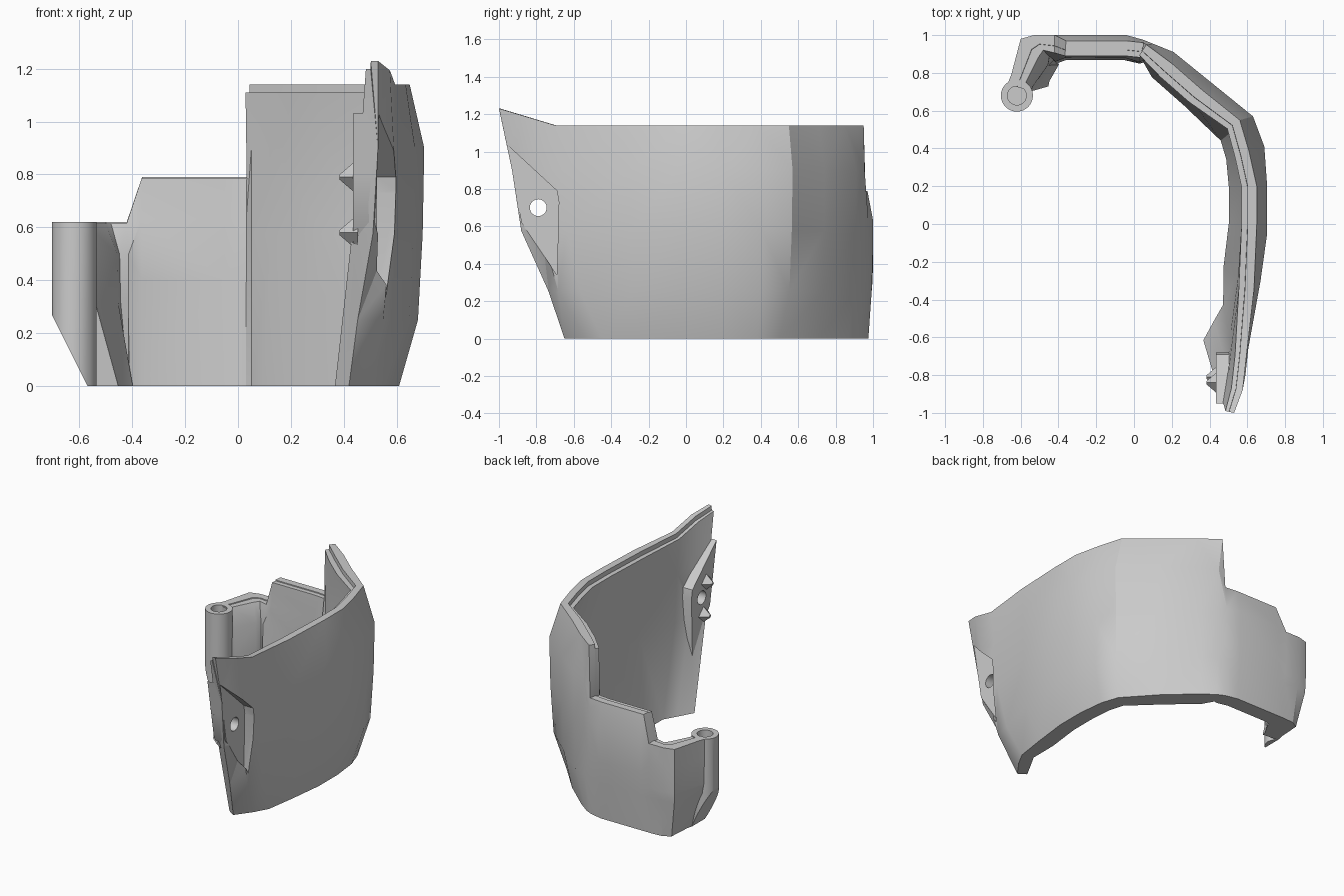
import bpy
import bmesh
from mathutils import Vector

if "Cube" in bpy.data.objects:
    bpy.data.objects.remove(bpy.data.objects["Cube"], do_unlink=True)

grey = bpy.data.materials.new("plain grey")
grey.use_nodes = True
colour = (0.6, 0.6, 0.6, 1)
grey.diffuse_color = colour
grey.node_tree.nodes["Principled BSDF"].inputs["Base Color"].default_value = colour


def make_object(name, bm):
    """Turn a closed bmesh into an object with outward normals."""
    bmesh.ops.recalc_face_normals(bm, faces=bm.faces[:])
    if bm.calc_volume(signed=True) < 0:
        bmesh.ops.reverse_faces(bm, faces=bm.faces[:])
    mesh = bpy.data.meshes.new(name)
    bm.to_mesh(mesh)
    bm.free()
    mesh.materials.append(grey)
    obj = bpy.data.objects.new(name, mesh)
    bpy.context.collection.objects.link(obj)
    return obj


def skin(name, rings):
    """Join matching rings of points into a capped solid."""
    bm = bmesh.new()
    loops = [[bm.verts.new(co) for co in ring] for ring in rings]
    for a, b in zip(loops, loops[1:]):
        for k in range(len(a)):
            n = (k + 1) % len(a)
            bm.faces.new((a[k], b[k], b[n], a[n]))
    bm.faces.new(loops[0])
    bm.faces.new(loops[-1])
    bmesh.ops.triangulate(bm, faces=bm.faces[:])
    return make_object(name, bm)


def prism(name, outline, axis, low, high):
    """Extrude a flat outline along one axis."""
    return skin(name, [[(*p[:axis], depth, *p[axis:]) for p in outline]
                       for depth in (low, high)])


def cylinder(name, centre, radius, depth, sideways=False, tip=None, sides=32):
    bm = bmesh.new()
    bmesh.ops.create_cone(bm, cap_ends=True, segments=sides, radius1=radius,
                          radius2=radius if tip is None else tip, depth=depth)
    if sideways:
        turn = Vector((0, 0, 1)).rotation_difference(Vector((-1, 0, 0)))
        bmesh.ops.rotate(bm, verts=bm.verts[:], cent=(0, 0, 0), matrix=turn.to_matrix())
    bmesh.ops.translate(bm, verts=bm.verts[:], vec=centre)
    return make_object(name, bm)


def area(mesh):
    return sum(p.area for p in mesh.polygons)


def cut(obj, *cutters):
    """Subtract each cutter, trying another solver if the part is lost."""
    for cutter in cutters:
        cutter.hide_render = True
        for solver in ("EXACT", "MANIFOLD", "FLOAT"):
            mod = obj.modifiers.new("cut", "BOOLEAN")
            mod.operation = "DIFFERENCE"
            mod.solver = solver
            mod.object = cutter
            graph = bpy.context.evaluated_depsgraph_get()
            result = bpy.data.meshes.new_from_object(obj.evaluated_get(graph))
            obj.modifiers.clear()
            if area(result) > area(obj.data) * .7:
                obj.data = result
                break


stations = []


def zone(height, blend, thick, *points):
    """Add wall stations: bottom, widest and (if different) top outer points."""
    for bottom, widest, *top in points:
        outer = [Vector(bottom), Vector(widest), Vector(top[0] if top else widest)]
        rise = max(0, -outer[2].y - .7) * .3
        stations.append((outer, height + rise, blend, thick))


TALL, BACK, HINGE = 1.14, .79, .62
# Front edge and side wall
zone(TALL, .7, .07, ((.42, -.65), (.53, -.93), (.53, -1)))
zone(TALL, .45, .09,
     ((.5, -.54), (.59, -.8), (.575, -.88)),
     ((.55, -.45), (.605, -.66), (.595, -.7)))
zone(TALL, .25, .12,
     ((.58, -.25), (.67, -.3), (.635, -.35)),
     ((.61, 0), (.705, -.05), (.65, 0)),
     ((.61, .2), (.705, .2), (.65, .2)),
     ((.59, .38), (.69, .41), (.61, .38)),
     ((.55, .5), (.63, .57), (.56, .55)))
# Diagonal corner and the step down
zone(TALL, .2, .14,
     ((.36, .71), (.42, .74), (.36, .71)),
     ((.18, .87), (.21, .91), (.2, .85)))
zone(TALL, .2, .1, ((.1, .93), (.1, .955), (.065, .95)))
# Low back wall
zone(BACK, .3, .12,
     ((.05, .955), (.05, .975), (.05, .96)),
     ((-.04, .975), (-.04, 1), (-.04, .97)),
     ((-.36, .975), (-.36, 1), (-.36, .97)))
# Hinge arm
zone(HINGE, .3, .14, ((-.42, .975), (-.42, 1)), ((-.5, .97), (-.53, 1)))
zone(HINGE, .1, .2, ((-.55, .94), (-.6, .98)))
zone(HINGE, .1, .13, ((-.56, .79), (-.65, .79)), ((-.57, .74), (-.67, .74)))


def inward(level, i):
    """Inside direction, averaged over neighbouring stations."""
    a = stations[max(i - 2, 0)][0][level]
    b = stations[min(i + 2, len(stations) - 1)][0][level]
    t = (b - a).normalized()
    return Vector((-t.y, t.x))


rings = []
for i, ((bot, mid, top), height, blend, thick) in enumerate(stations):
    low = mid.lerp(bot, blend)
    in_b, in_m, in_t = (inward(k, i) * thick for k in range(3))
    mid_z = min(.9, height * .8)
    waist_z = mid_z * .64
    lip_z = height - (.03 if height > 1 else .006)
    section = [
        (bot, 0), (low, .25), (low.lerp(mid, .75), waist_z), (mid, mid_z),
        (top, height), (top + in_t * .4, height), (top + in_t * .41, lip_z),
        (top + in_t * .67, lip_z), (mid + in_m, mid_z),
        (low.lerp(mid, .6) + in_m, waist_z), (bot + in_b * .9, 0),
    ]
    rings.append([(p.x, p.y, z) for p, z in section])
wall = skin("curved_wall", rings)

# Sunken facet and bolt hole near the front edge
recess = [(-.95, 1.03), (-.69, .79), (-.68, .73), (-.69, .34), (-.88, .62), (-.91, .8)]
recess_cut = prism("side_recess_cutter", recess, 0, .525, .9)
bolt_cut = cylinder("bolt_hole_cutter", (.5, -.79, .7), .045, .6, sideways=True)
cut(wall, recess_cut, bolt_cut)

# Mounting pad behind the recess
pad = prism("mounting_pad", recess, 0, .435, .527)
cut(pad, bolt_cut)

# Hinge barrel with a slanted underside and a pin hole
barrel = cylinder("hinge_barrel", (-.62, .68, .31), .085, .62)
under_cut = prism("hinge_underside_cutter", [
    (-.52, -.1), (-.72, .3), (-1, .3), (-1, -.1)], 1, .4, 1.3)
pin_cut = cylinder("pin_hole_cutter", (-.62, .68, .5), .05, .5)
cut(barrel, under_cut, pin_cut)

# Small teeth on the inner front edge
teeth = [cylinder("front_tooth_" + label, (.42, y, z), .07, .07, True, .01, 4)
         for label, y, z in (("upper", -.84, .79), ("lower", -.81, .58))]

for helper in (recess_cut, bolt_cut, under_cut, pin_cut):
    bpy.data.objects.remove(helper, do_unlink=True)

for obj in (wall, barrel, pad, *teeth):
    bpy.ops.object.select_all(action="DESELECT")
    obj.select_set(True)
    bpy.context.view_layer.objects.active = obj
    bpy.ops.object.shade_smooth_by_angle(angle=.5)
